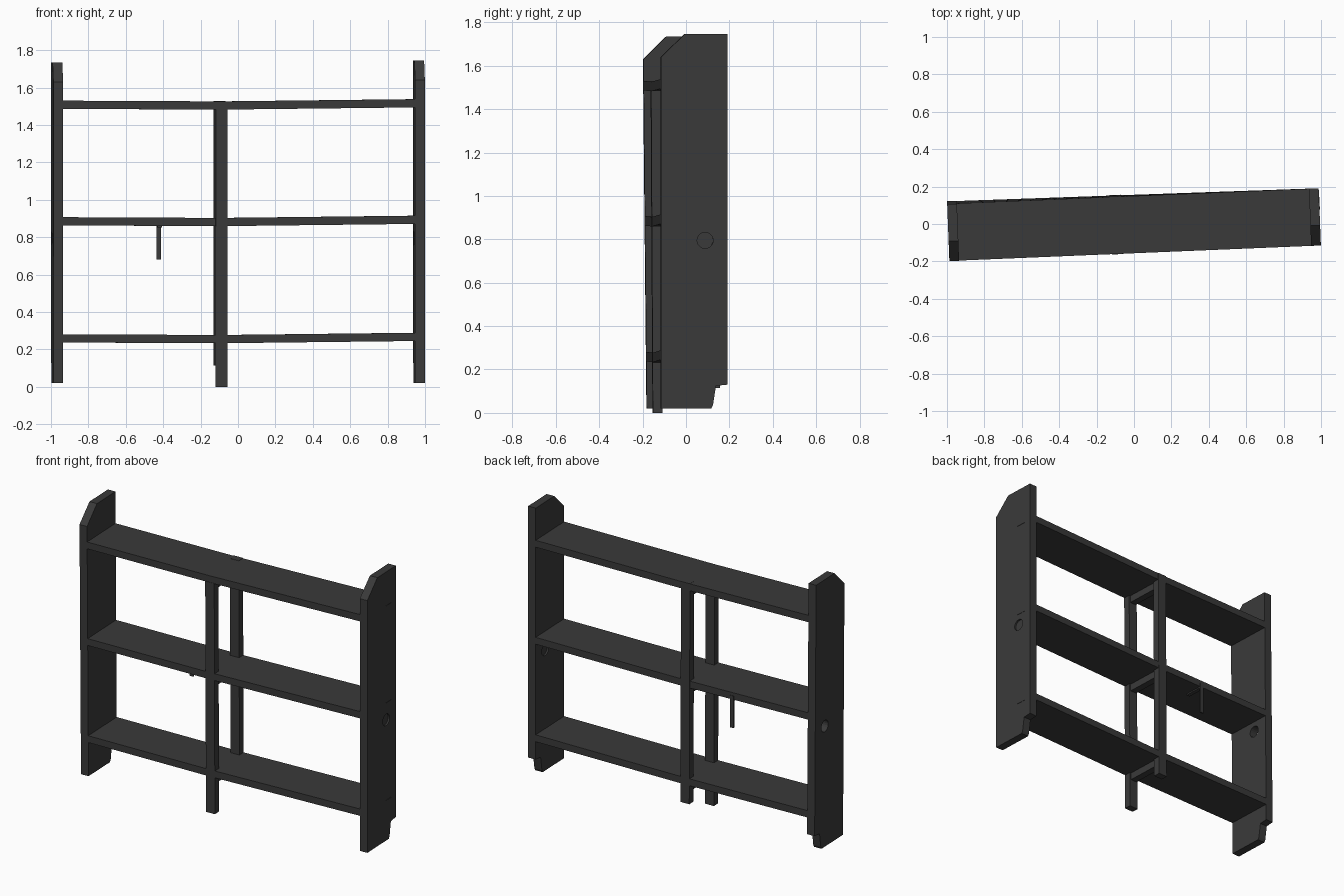
import bpy
import bmesh
import math
from mathutils import Matrix

if "Cube" in bpy.data.objects:
    bpy.data.objects.remove(bpy.data.objects["Cube"])

dark = bpy.data.materials.new("dark grey wood")
dark.use_nodes = True
COLOUR = (0.042, 0.042, 0.042, 1)
dark.diffuse_color = COLOUR
bsdf = dark.node_tree.nodes["Principled BSDF"]
bsdf.inputs["Base Color"].default_value = COLOUR
bsdf.inputs["Roughness"].default_value = 0.8

END, INNER, DEPTH = 0.994, 0.942, 0.153
POST_X = -0.094
parts = []


def finish(name, bm):
    bmesh.ops.recalc_face_normals(bm, faces=bm.faces)
    mesh = bpy.data.meshes.new(name)
    bm.to_mesh(mesh)
    bm.free()
    mesh.materials.append(dark)
    obj = bpy.data.objects.new(name, mesh)
    bpy.context.collection.objects.link(obj)
    parts.append(obj)
    return obj


def box(name, lo, hi):
    bm = bmesh.new()
    bmesh.ops.create_cube(bm, size=1)
    for v in bm.verts:
        v.co = [l + (h - l) * (c + 0.5) for l, h, c in zip(lo, hi, v.co)]
    return finish(name, bm)


def prism(name, outline, x0, x1):
    """Extrude a side outline (y, z) from x0 to x1."""
    bm = bmesh.new()
    face = bm.faces.new([bm.verts.new((x0, y, z)) for y, z in outline])
    new = bmesh.ops.extrude_face_region(bm, geom=[face])["geom"]
    moved = [g for g in new if isinstance(g, bmesh.types.BMVert)]
    bmesh.ops.translate(bm, verts=moved, vec=(x1 - x0, 0, 0))
    return finish(name, bm)


def disc(name, x, y, z, radius, length):
    bm = bmesh.new()
    spin = Matrix.Translation((x, y, z)) @ Matrix.Rotation(math.pi / 2, 4, 'Y')
    bmesh.ops.create_cone(bm, cap_ends=True, segments=20, radius1=radius,
                          radius2=radius, depth=length, matrix=spin)
    return finish(name, bm)


def cut(obj, cutter):
    cutter.hide_render = True
    mod = obj.modifiers.new("hole", 'BOOLEAN')
    mod.operation = 'DIFFERENCE'
    mod.solver = 'EXACT'
    mod.object = cutter
    bpy.context.view_layer.objects.active = obj
    bpy.ops.object.modifier_apply(modifier=mod.name)
    parts.remove(cutter)
    bpy.data.objects.remove(cutter)


# End panels: chamfered front top, notch at the back foot, round hole
for side, name, top in ((-1, "right_panel", 1.735), (1, "left_panel", 1.745)):
    outline = [(-DEPTH, 0.02), (0.078, 0.02), (0.086, 0.035), (0.1, 0.125),
               (DEPTH, 0.13), (DEPTH, top), (-0.045, top),
               (-DEPTH, top - 0.105)]
    panel = prism(name, outline, side * INNER, side * END)
    cut(panel, disc("hole_cutter", side * 0.968, 0.05, 0.795, 0.037, 0.2))
disc("hole_plug", 0.968, 0.05, 0.795, 0.038, 0.03)

# Shelves: slightly sagging boards, each with a cross rail below
LEVELS = ((0.257, "bottom"), (0.883, "middle"), (1.506, "top"))
for z, level in LEVELS:
    bm = bmesh.new()
    rings = []
    for x, lift in ((-INNER - 0.005, 0.002), (POST_X, -0.002), (INNER + 0.005, 0.01)):
        rings.append([bm.verts.new((x, y * DEPTH, z + lift + h * 0.022))
                      for y, h in ((-1, -1), (1, -1), (1, 1), (-1, 1))])
    for a, b in zip(rings, rings[1:]):
        for i in range(4):
            j = (i + 1) % 4
            bm.faces.new((a[i], a[j], b[j], b[i]))
    bm.faces.new(rings[0])
    bm.faces.new(rings[-1])
    finish(level + "_shelf", bm)
    box(level + "_cross_rail", (POST_X - 0.022, -0.12, z - 0.07),
        (POST_X + 0.022, 0.12, z - 0.022))
    # Tenon end showing on the outer face of the panel
    box(level + "_tenon", (END - 0.01, 0.04, z - 0.015),
        (END + 0.002, 0.105, z + 0.022))

# Middle posts: the front one reaches the floor
box("front_post", (POST_X - 0.031, -DEPTH - 0.002, 0),
    (POST_X + 0.031, -0.11, 1.485))
box("back_post", (POST_X - 0.031, 0.11, 0.115),
    (POST_X + 0.031, DEPTH + 0.002, 1.528))

# Small angle bracket hanging from the back of the middle shelf
box("bracket_leg", (-0.43, 0.147, 0.68), (-0.405, 0.156, 0.885))
box("bracket_foot", (-0.43, 0.03, 0.852), (-0.405, 0.15, 0.863))

# Whole unit stands turned a little, with a slight lean at one end
turn = Matrix.Rotation(math.radians(2.2), 4, 'Z')
for obj in parts:
    for v in obj.data.vertices:
        v.co.y -= 0.005 * (v.co.z - 0.87) * (1 - v.co.x)
        v.co = turn @ v.co
    obj.data.update()
